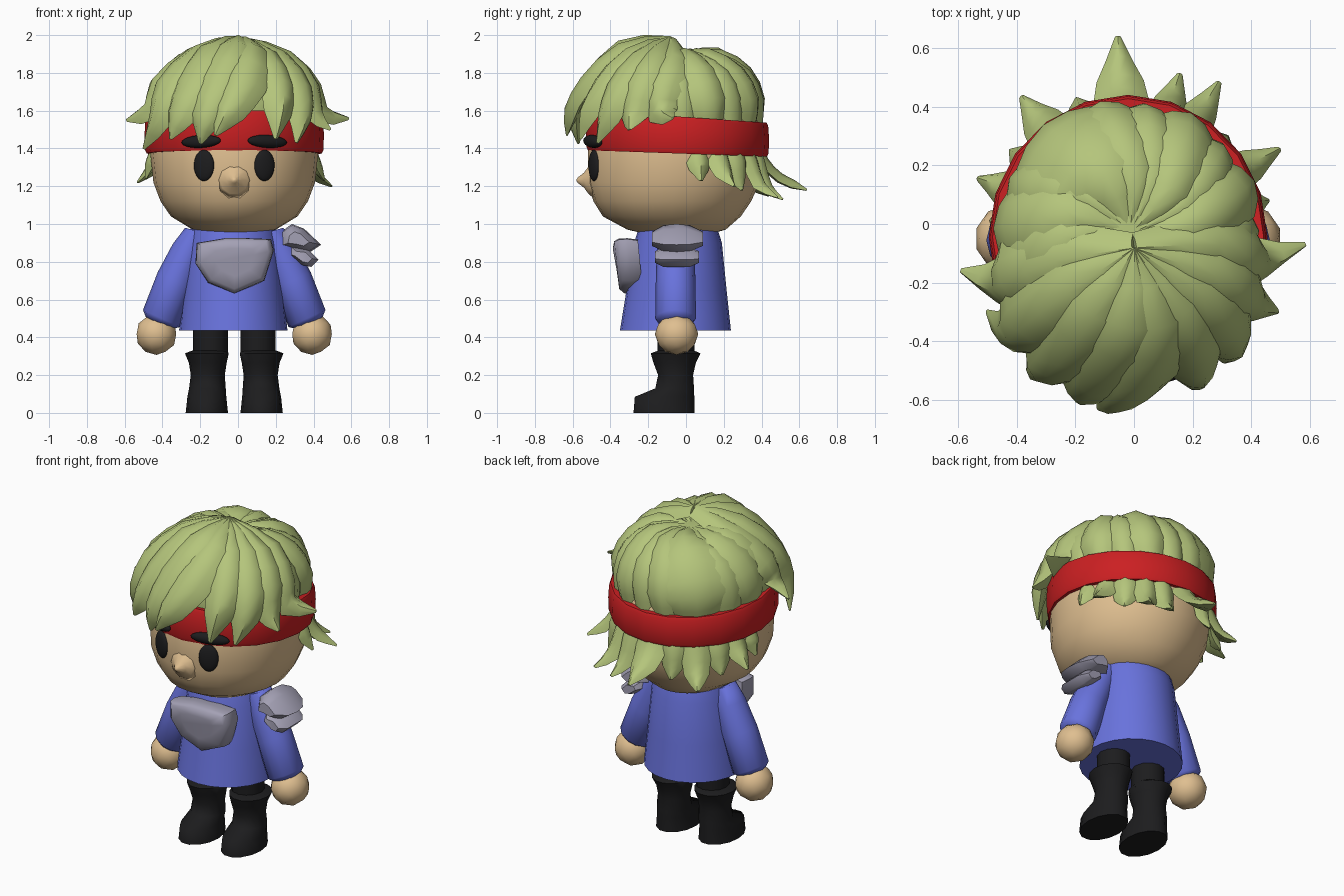
import bpy, bmesh, math
from mathutils import Vector, Matrix

CX = -0.02  # body mid-line


def material(name, rgb):
    m = bpy.data.materials.new(name)
    m.diffuse_color = (*rgb, 1)
    return m


HAIR = material("hair_green", (0.46, 0.56, 0.20))
SKIN = material("skin", (0.74, 0.52, 0.28))
RED = material("headband_red", (0.60, 0.014, 0.016))
BLUE = material("tunic_blue", (0.14, 0.17, 0.72))
BLACK = material("black", (0.012, 0.012, 0.013))
STEEL = material("armour_grey", (0.37, 0.355, 0.46))


def finish(name, bm, mat, angle=40):
    bmesh.ops.recalc_face_normals(bm, faces=bm.faces)
    me = bpy.data.meshes.new(name)
    bm.to_mesh(me)
    bm.free()
    ob = bpy.data.objects.new(name, me)
    me.materials.append(mat)
    bpy.context.collection.objects.link(ob)
    bpy.ops.object.select_all(action='DESELECT')
    ob.select_set(True)
    bpy.context.view_layer.objects.active = ob
    bpy.ops.object.shade_smooth_by_angle(angle=math.radians(angle))
    return ob


def loft(name, rings, mat, angle=40, closed=False):
    """Skin a list of equal-length point rings; cap the ends or close into a torus."""
    bm = bmesh.new()
    vs = [[bm.verts.new(p) for p in r] for r in rings]
    n = len(vs[0])
    pairs = list(zip(vs, vs[1:])) + ([(vs[-1], vs[0])] if closed else [])
    for a, b in pairs:
        for i in range(n):
            j = (i + 1) % n
            bm.faces.new((a[i], a[j], b[j], b[i]))
    if not closed:
        bm.faces.new(vs[0])
        bm.faces.new(vs[-1])
    return finish(name, bm, mat, angle)


def ring(x, z, rx, y0, y1, n=20, tilt=0.0):
    """Horizontal ellipse from y0 (front) to y1 (back)."""
    out = []
    for i in range(n):
        a = 2 * math.pi * i / n
        y = (y0 + y1) / 2 + (y1 - y0) / 2 * math.sin(a)
        out.append((x + rx * math.cos(a), y, z + tilt * y))
    return out


def ball(name, loc, scale, mat, rz=0.0, ry=0.0, sub=2):
    bm = bmesh.new()
    bmesh.ops.create_icosphere(bm, subdivisions=sub, radius=1)
    m = (Matrix.Translation(loc) @ Matrix.Rotation(rz, 4, 'Z')
         @ Matrix.Rotation(ry, 4, 'Y') @ Matrix.Diagonal((*scale, 1)))
    bmesh.ops.transform(bm, matrix=m, verts=bm.verts)
    return finish(name, bm, mat)


# Head and softly blended nose
loft("head", [ring(CX, z, r, a, b, 24) for z, r, a, b in (
    (0.945, 0.13, -0.20, 0.12), (0.97, 0.22, -0.31, 0.21), (1.04, 0.335, -0.44, 0.29),
    (1.12, 0.39, -0.49, 0.345), (1.22, 0.428, -0.52, 0.39), (1.38, 0.445, -0.52, 0.41),
    (1.55, 0.43, -0.49, 0.39), (1.70, 0.33, -0.38, 0.28))], SKIN, 60)
loft("nose", [[(CX + r * math.cos(i * math.pi / 5), y, 1.232 + r * math.sin(i * math.pi / 5))
               for i in range(10)] for y, r in
              ((-0.49, 0.10), (-0.517, 0.075), (-0.54, 0.042), (-0.572, 0.016), (-0.58, 0.004))],
     SKIN, 180)

# Headband
loft("headband", [ring(CX, z, 0.47 - d, -0.525 + d, 0.435 - d, 20, t) for z, d, t in (
    (1.372, 0.06, -0.035), (1.372, 0.006, -0.035), (1.39, -0.002, -0.037), (1.47, -0.005, -0.05),
    (1.55, 0.0, -0.067), (1.566, 0.008, -0.07), (1.562, 0.06, -0.07))], RED, 50, closed=True)

# Face, arms and legs, one of each per side
for s, side in ((-1, "left"), (1, "right")):
    turn = s * math.radians(22)
    ball("eye_" + side, (CX + s * 0.16, -0.487, 1.31), (0.057, 0.022, 0.083), BLACK, turn, sub=3)
    ball("eyebrow_" + side, (CX + s * 0.175, -0.494, 1.437), (0.112, 0.03, 0.034), BLACK, turn,
         s * math.radians(3), 3)
    # Sleeve: tilted rings from shoulder to a closed, rounded cuff
    rings = []
    for x, z, ux, uz, ry in ((0.19, 0.96, 0.07, 0.02, 0.085), (0.24, 0.86, 0.085, 0.035, 0.1),
                             (0.31, 0.70, 0.095, 0.045, 0.105), (0.385, 0.50, 0.098, 0.045, 0.108),
                             (0.397, 0.475, 0.07, 0.03, 0.08)):
        rings.append([(CX + s * (x + ux * math.cos(a)), -0.055 + ry * math.sin(a),
                       z + uz * math.cos(a)) for a in (i * math.pi / 6 for i in range(12))])
    loft("sleeve_" + side, rings, BLUE, 70)
    ball("hand_" + side, (CX + s * 0.412, -0.05, 0.417), (0.11, 0.115, 0.11), SKIN)
    loft("leg_" + side, [ring(CX + s * 0.125, z, 0.093, -0.15, 0.045, 12) for z in (0.55, 0.30)], BLACK)
    loft("boot_" + side, [ring(CX + s * x, z, r, a, b, 14) for z, x, r, a, b in (
        (0.33, 0.13, 0.092, -0.15, 0.045), (0.315, 0.145, 0.116, -0.19, 0.08),
        (0.265, 0.14, 0.10, -0.175, 0.055), (0.20, 0.14, 0.09, -0.15, 0.04),
        (0.13, 0.142, 0.097, -0.165, 0.045), (0.085, 0.145, 0.103, -0.275, 0.048),
        (0.0, 0.145, 0.112, -0.282, 0.05))], BLACK, 60)

# Tunic
loft("tunic", [ring(CX - 0.005, z, r, a, b, 24) for z, r, a, b in (
    (0.98, 0.225, -0.25, 0.165), (0.90, 0.24, -0.275, 0.19), (0.65, 0.265, -0.315, 0.215),
    (0.435, 0.287, -0.35, 0.238))], BLUE)


def plate(name, outline, layers, mat, lean=0.0):
    """Stack scaled copies of an x-z outline along y: (y, scale); lean shears y by height."""
    mx = sum(p[0] for p in outline) / len(outline)
    mz = sum(p[1] for p in outline) / len(outline)
    return loft(name, [[(mx + (x - mx) * k, y - lean * (z - mz), mz + (z - mz) * k)
                        for x, z in outline] for y, k in layers], mat, 55)


# Chest and shoulder armour
plate("chest_plate", ((-0.22, 0.90), (-0.07, 0.925), (0.05, 0.925), (0.175, 0.92), (0.19, 0.86),
                      (0.14, 0.70), (-0.02, 0.63), (-0.16, 0.69), (-0.225, 0.79)),
      ((-0.245, 0.93), (-0.30, 1), (-0.345, 0.98), (-0.37, 0.86), (-0.378, 0.5)), STEEL, 0.09)
plate("shoulder_plate_upper", ((0.23, 0.96), (0.285, 1.0), (0.35, 0.975), (0.44, 0.89),
                               (0.38, 0.85), (0.30, 0.87), (0.215, 0.88)),
      ((-0.18, 0.5), (-0.12, 0.92), (-0.05, 1), (0.02, 0.92), (0.09, 0.5)), STEEL)
plate("shoulder_plate_lower", ((0.28, 0.88), (0.37, 0.87), (0.43, 0.81), (0.39, 0.77),
                               (0.34, 0.78), (0.26, 0.84)),
      ((-0.165, 0.55), (-0.12, 0.95), (0.02, 0.95), (0.07, 0.55)), STEEL)

# Hair: scalp shell covered with tapered locks
loft("hair_cap", [ring(CX, z, r, -0.05 - r * 1.03, -0.045 + r, 24) for z, r in (
    (1.48, 0.40), (1.60, 0.42), (1.70, 0.41), (1.80, 0.365), (1.87, 0.28), (1.91, 0.12))], HAIR)


def lock(name, pts, widths, thick=0.04):
    """Tapered lens-section strand along a smoothed path, facing out of the head."""
    P = [Vector(p) for p in pts]
    P = [2 * P[0] - P[1]] + P + [2 * P[-1] - P[-2]]
    path = []
    for k in range(1, len(P) - 2):
        a, b, c, d = P[k - 1:k + 3]
        for t in (0, 0.5):
            path.append((0.5 * (2 * b + (c - a) * t + (2 * a - 5 * b + 4 * c - d) * t * t
                                + (3 * b - a - 3 * c + d) * t ** 3),
                         widths[k - 1] * (1 - t) + widths[k] * t))
    path.append((P[-2], widths[-1]))
    rings = []
    for i, (p, w) in enumerate(path):
        tan = (path[min(i + 1, len(path) - 1)][0] - path[max(i - 1, 0)][0]).normalized()
        out = p - Vector((CX, -0.05, 1.40))
        out = (out - tan * out.dot(tan)).normalized()
        side = tan.cross(out)
        h = min(thick, w * 0.6)
        rings.append([p + side * (w * u) + out * (h * v) for u, v in (
            (-1, -0.6), (-0.55, 0.5), (0, 1), (0.55, 0.5), (1, -0.6), (0, -0.8))])
    return loft(name, rings, HAIR, 50)


def polar(az, r, z):
    a = math.radians(az)
    return (CX + r * math.cos(a), -0.03 + r * math.sin(a), z)


# Locks swirling over the back and sides, tucked inside the headband:
# azimuth, half-width, lift above the scalp
for i, (az, w, k) in enumerate((
        (-20, 0.11, 0.012), (0, 0.10, -0.008), (22, 0.11, 0.012), (42, 0.10, -0.010),
        (62, 0.11, 0.008), (82, 0.10, -0.010), (102, 0.11, 0.004), (128, 0.17, 0.014),
        (155, 0.12, -0.008), (178, 0.14, 0.006), (200, 0.13, 0.012))):
    lock(f"crown_lock_{i}", [polar(az - 30, 0.03, 1.885), polar(az - 16, 0.21, 1.885 + k),
                             polar(az - 4, 0.35, 1.80 + k), polar(az, 0.418 + k, 1.66),
                             polar(az + 2, 0.40, 1.51)], (0.04, w * 0.85, w, w, w * 0.8), 0.036)

# Fringe locks: (mid-top, brow, near-tip, tip) and widest half-width
fringe = [
    ((-0.01, -0.34, 1.93), (-0.10, -0.50, 1.75), (-0.17, -0.575, 1.57), (-0.20, -0.57, 1.425), 0.13),
    ((0.07, -0.34, 1.915), (0.03, -0.52, 1.75), (-0.05, -0.60, 1.60), (-0.12, -0.63, 1.47), 0.12),
    ((-0.13, -0.30, 1.92), (-0.24, -0.45, 1.74), (-0.31, -0.50, 1.58), (-0.36, -0.50, 1.45), 0.13),
    ((-0.21, -0.22, 1.905), (-0.37, -0.34, 1.74), (-0.42, -0.38, 1.57), (-0.50, -0.30, 1.40), 0.13),
    ((-0.25, -0.12, 1.885), (-0.42, -0.19, 1.74), (-0.46, -0.21, 1.61), (-0.59, -0.16, 1.55), 0.13),
    ((0.15, -0.30, 1.89), (0.22, -0.44, 1.74), (0.22, -0.52, 1.59), (0.20, -0.56, 1.45), 0.105),
    ((0.22, -0.24, 1.88), (0.33, -0.36, 1.72), (0.34, -0.42, 1.57), (0.31, -0.47, 1.43), 0.11),
    ((0.26, -0.17, 1.875), (0.38, -0.25, 1.73), (0.41, -0.28, 1.58), (0.49, -0.30, 1.50), 0.11),
    ((0.27, -0.07, 1.865), (0.40, -0.13, 1.72), (0.44, -0.13, 1.59), (0.585, -0.07, 1.56), 0.11),
]
for i, (a, b, c, d, w) in enumerate(fringe):
    lock(f"fringe_lock_{i}", [(CX + 0.02, -0.08, 1.965), a, b, c, d],
         (0.05, w, w * 1.05, w * 0.75, 0.01), 0.045)

# Loose locks hanging below the headband: azimuth, tip radius, tip height, half-width
for i, (az, r, z, w) in enumerate((
        (93, 0.67, 1.18, 0.085), (128, 0.59, 1.15, 0.075), (72, 0.57, 1.13, 0.06),
        (59, 0.60, 1.14, 0.06), (29, 0.59, 1.20, 0.06), (160, 0.545, 1.22, 0.06),
        (44, 0.47, 1.18, 0.065), (111, 0.49, 1.17, 0.065), (145, 0.49, 1.19, 0.065),
        (13, 0.49, 1.23, 0.055), (175, 0.47, 1.24, 0.055))):
    lock(f"nape_lock_{i}", [polar(az, 0.405, 1.42), polar(az, 0.44, 1.33),
                            polar(az, 0.43 + (r - 0.43) * 0.4, z + 0.06), polar(az, r, z)],
         (w * 1.1, w * 1.2, w * 0.95, 0.01), 0.03)
